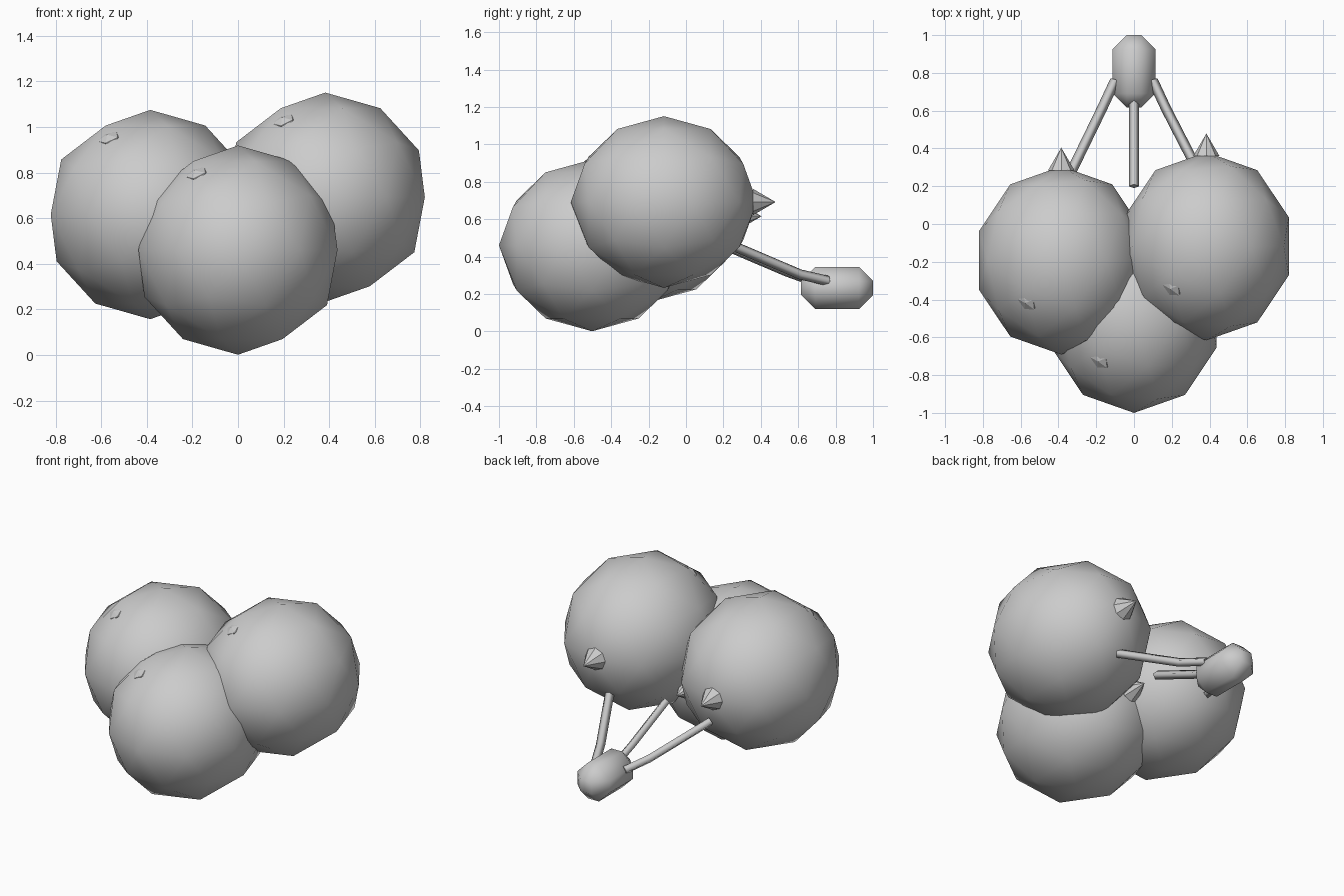
import bpy
from math import radians
from mathutils import Vector

if "Cube" in bpy.data.objects:
    bpy.data.objects.remove(bpy.data.objects["Cube"])


def smooth(obj):
    for p in obj.data.polygons:
        p.use_smooth = True


def balloon(name, x, y, z):
    # body: low-poly ball stretched front to back
    bpy.ops.mesh.primitive_ico_sphere_add(subdivisions=2, radius=1, location=(x, y, z))
    body = bpy.context.object
    body.name = name
    body.scale = (0.459, 0.498, 0.459)
    smooth(body)

    # pointed knot at the rear
    bpy.ops.mesh.primitive_cone_add(vertices=8, radius1=0.07, radius2=0, depth=0.12,
                                    location=(x, y + 0.537, z),
                                    rotation=(radians(-90), 0, 0))
    bpy.context.object.name = name + "_knot"

    # small flattened shine spot on the upper front left
    normal = Vector((-0.38, -0.40, 0.72))
    bpy.ops.mesh.primitive_ico_sphere_add(subdivisions=1, radius=1,
                                          location=(x - 0.18, y - 0.215, z + 0.33))
    spot = bpy.context.object
    spot.name = name + "_shine"
    spot.rotation_euler = normal.to_track_quat('Z', 'Y').to_euler()
    spot.scale = (0.065, 0.05, 0.025)


def string(name, points, radius=0.027):
    curve = bpy.data.curves.new(name, 'CURVE')
    curve.dimensions = '3D'
    curve.bevel_depth = radius
    curve.bevel_resolution = 0
    curve.use_fill_caps = True
    spline = curve.splines.new('POLY')
    spline.points.add(len(points) - 1)
    for p, co in zip(spline.points, points):
        p.co = (*co, 1)
    bpy.context.collection.objects.link(bpy.data.objects.new(name, curve))


# three balloons
balloon("left_balloon", -0.385, -0.193, 0.616)
balloon("right_balloon", 0.383, -0.118, 0.692)
balloon("front_balloon", 0.0, -0.502, 0.46)

# strings from the weight up to the balloons
string("left_string", [(-0.10, 0.76, 0.27), (-0.17, 0.61, 0.305), (-0.345, 0.25, 0.45)])
string("right_string", [(0.10, 0.76, 0.27), (0.17, 0.61, 0.305), (0.345, 0.27, 0.45)])
string("middle_string", [(0, 0.68, 0.27), (0, 0.54, 0.32), (0, 0.2, 0.465)])

# chamfered weight
bpy.ops.mesh.primitive_cube_add(size=1, location=(0, 0.808, 0.232))
weight = bpy.context.object
weight.name = "weight"
weight.scale = (0.226, 0.384, 0.226)
bpy.ops.object.transform_apply(location=False, rotation=False, scale=True)
bevel = weight.modifiers.new("chamfer", 'BEVEL')
bevel.width = 0.075
bevel.segments = 1
smooth(weight)
